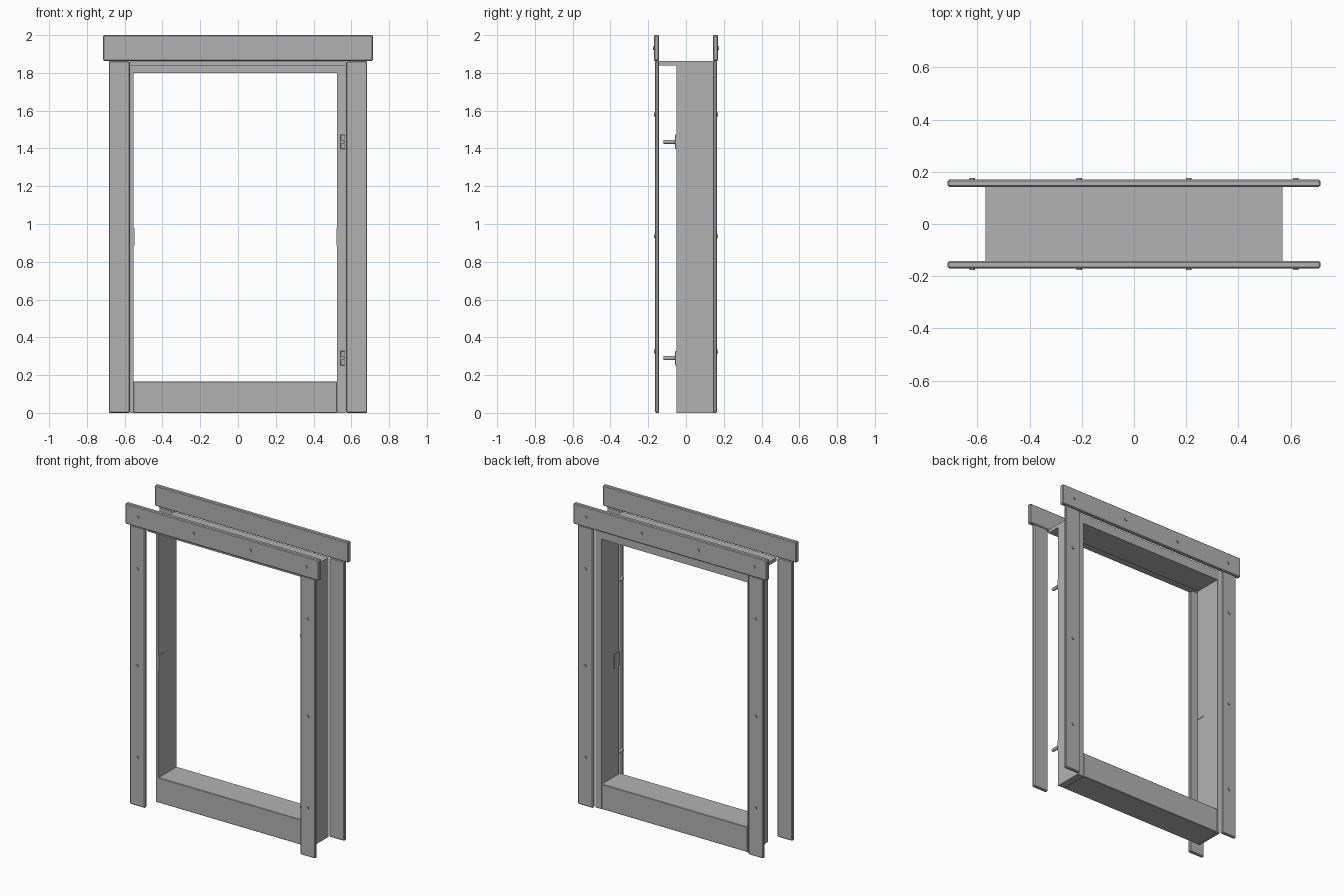
import bpy
from math import radians

if "Cube" in bpy.data.objects:
    bpy.data.objects.remove(bpy.data.objects["Cube"], do_unlink=True)

grey = bpy.data.materials.new("plain_grey")
grey.use_nodes = True
colour = (0.45, 0.45, 0.45, 1)
grey.diffuse_color = colour
grey.node_tree.nodes["Principled BSDF"].inputs["Base Color"].default_value = colour


def box(name, x, y, z, bevel=0):
    """Box between the low and high limits on each axis."""
    limits = (x, y, z)
    bpy.ops.mesh.primitive_cube_add(size=1, location=[sum(v) / 2 for v in limits])
    ob = bpy.context.object
    ob.name = name
    ob.scale = [abs(v[1] - v[0]) for v in limits]
    bpy.ops.object.transform_apply(location=False, rotation=False, scale=True)
    ob.data.materials.append(grey)
    if bevel:
        mod = ob.modifiers.new("edge", "BEVEL")
        mod.width = bevel
        mod.segments = 1
    return ob


def rod(name, x, y, z, radius):
    """Round rod running front to back."""
    bpy.ops.mesh.primitive_cylinder_add(
        vertices=16, radius=radius, depth=abs(y[1] - y[0]),
        location=(x, sum(y) / 2, z), rotation=(radians(90), 0, 0))
    ob = bpy.context.object
    ob.name = name
    ob.data.materials.append(grey)
    bpy.ops.object.shade_smooth_by_angle()
    return ob


front, back = -0.05, 0.142
outer, inner_right, inner_left = 0.57, -0.553, 0.525

# Frame lining: two jambs, stepped head and sill
box("right_jamb", (-outer, inner_right), (front, back), (0, 1.84))
box("left_jamb_board", (0.56, outer), (front, back), (0, 1.84))
box("left_jamb_lining", (inner_left, 0.56), (front + 0.004, back), (0, 1.84))
box("head_board", (-outer, outer), (-0.142, back), (1.84, 1.863))
box("head_lining", (inner_right, inner_left), (front + 0.004, back), (1.80, 1.84))
box("sill", (inner_right, inner_left), (front, back), (0, 0.167), 0.003)

# Casing boards with their screws, on both faces of the wall
for side, face in ((-1, "front"), (1, "back")):
    box(face + "_header_trim", (-0.714, 0.714), sorted((side * 0.142, side * 0.17)),
        (1.863, 2.0), 0.005)
    for x in (-0.62, -0.21, 0.21, 0.62):
        rod(face + "_header_screw", x, (side * 0.165, side * 0.176), 1.932, 0.01)
    for end, hand in ((-1, "right"), (1, "left")):
        box(f"{face}_{hand}_leg_trim", sorted((end * 0.573, end * 0.684)),
            sorted((side * 0.142, side * 0.164)), (0, 1.863), 0.005)
        for z in (0.325, 0.935, 1.58):
            rod(f"{face}_{hand}_leg_screw", end * 0.628,
                (side * 0.16, side * 0.17), z, 0.01)

# Hinges on the left jamb
for z in (0.29, 1.435):
    box("hinge_plate", (0.542, 0.568), (front - 0.007, front + 0.004),
        (z - 0.038, z + 0.038), 0.002)
    rod("hinge_pin", 0.552, (-0.12, front), z, 0.011)

# Thin latch plates facing each other on the jambs
for x in ((inner_right, inner_right + 0.004), (inner_left - 0.004, inner_left)):
    box("latch_plate", x, (front + 0.004, 0.01), (0.885, 0.98))
